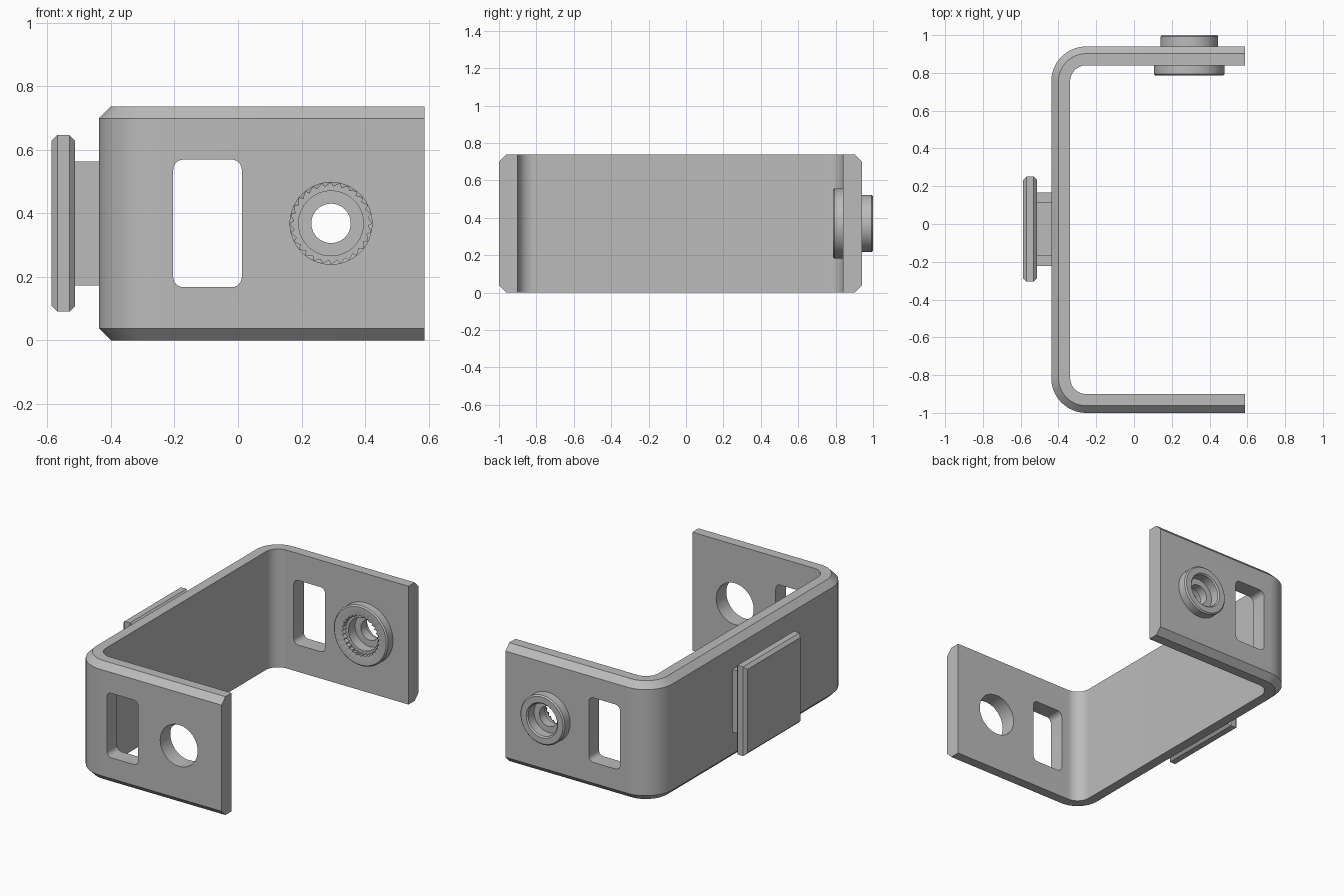
import bpy, bmesh, math
from mathutils import Vector

cube = bpy.data.objects.get("Cube")
if cube:
    bpy.data.objects.remove(cube, do_unlink=True)

grey = bpy.data.materials.new("Plain grey")
grey.use_nodes = True
GREY = (0.5, 0.5, 0.5, 1)
grey.diffuse_color = GREY
grey.node_tree.nodes["Principled BSDF"].inputs["Base Color"].default_value = GREY

HEIGHT = 0.737
MID_Z = HEIGHT / 2
LEFT, RIGHT, FRONT, BACK = -0.438, 0.587, -1.0, 0.94
THICK, CHAMFER, BEND = 0.1, 0.038, 0.185
HOLE_X = 0.293


def make_object(name, bm):
    bmesh.ops.recalc_face_normals(bm, faces=bm.faces)
    mesh = bpy.data.meshes.new(name)
    bm.to_mesh(mesh)
    bm.free()
    finish(mesh)
    obj = bpy.data.objects.new(name, mesh)
    bpy.context.collection.objects.link(obj)
    return obj


def finish(mesh):
    mesh.materials.clear()
    mesh.materials.append(grey)
    for p in mesh.polygons:
        p.use_smooth = True
    mesh.set_sharp_from_angle(angle=math.radians(28))


def skin(bm, rings, closed=False):
    """Join equal rings of points with quads, capping open ends."""
    loops = [[bm.verts.new(p) for p in ring] for ring in rings]
    pairs = list(zip(loops, loops[1:]))
    if closed:
        pairs.append((loops[-1], loops[0]))
    else:
        bm.faces.new(loops[0])
        bm.faces.new(loops[-1])
    n = len(loops[0])
    for a, b in pairs:
        for i in range(n):
            j = (i + 1) % n
            bm.faces.new((a[i], a[j], b[j], b[i]))


def add_box(bm, lo, hi):
    lo, hi = Vector(lo), Vector(hi)
    verts = bmesh.ops.create_cube(bm, size=1)["verts"]
    for v in verts:
        v.co = (lo + hi) / 2 + v.co * (hi - lo)
    return verts


def cut(target, cutter):
    mod = target.modifiers.new("cut", "BOOLEAN")
    mod.operation, mod.solver, mod.object = "DIFFERENCE", "EXACT", cutter
    deps = bpy.context.evaluated_depsgraph_get()
    mesh = bpy.data.meshes.new_from_object(target.evaluated_get(deps))
    target.modifiers.clear()
    target.data = mesh
    finish(mesh)
    bpy.data.objects.remove(cutter, do_unlink=True)


# U-shaped bracket: chamfered section swept round two bends
section = [(0, CHAMFER), (CHAMFER, 0), (THICK, 0), (THICK, HEIGHT),
           (CHAMFER, HEIGHT), (0, HEIGHT - CHAMFER)]
rings = [[(RIGHT, FRONT + d, z) for d, z in section]]
STEPS = 16
for cy, start in ((FRONT + BEND, 270), (BACK - BEND, 180)):
    for i in range(STEPS + 1):
        a = math.radians(start - 90 * i / STEPS)
        rings.append([(LEFT + BEND + (BEND - d) * math.cos(a),
                       cy + (BEND - d) * math.sin(a), z) for d, z in section])
rings.append([(RIGHT, BACK - d, z) for d, z in section])
bm = bmesh.new()
skin(bm, rings)
bracket = make_object("bracket", bm)

# Rounded slot through both arms
bm = bmesh.new()
add_box(bm, (-0.204, -1.2, MID_Z - 0.201), (0.012, 1.2, MID_Z + 0.201))
edges = [e for e in bm.edges if abs(e.verts[0].co.y - e.verts[1].co.y) > 1]
bmesh.ops.bevel(bm, geom=edges, offset=0.032, segments=6, profile=0.5, affect="EDGES")
cut(bracket, make_object("slot_cutter", bm))

# Round hole through both arms
bm = bmesh.new()
skin(bm, [[(HOLE_X + 0.129 * math.cos(math.tau * i / 64), y,
            MID_Z + 0.129 * math.sin(math.tau * i / 64)) for i in range(64)]
          for y in (-1.2, 1.2)])
cut(bracket, make_object("hole_cutter", bm))

# Bushing in the back arm: radius, y and tooth depth
profile = [(0.187, 0.793, 0), (0.179, 0.785, 0), (0.129, 0.785, 0),
           (0.128, 0.787, 0.012), (0.128, 0.815, 0.012), (0.102, 0.815, 0),
           (0.102, 0.88, 0), (0.062, 0.88, 0), (0.062, 0.935, 0),
           (0.1, 0.935, 0), (0.1, 0.992, 0), (0.108, 1, 0), (0.145, 1, 0),
           (0.153, 0.992, 0), (0.153, 0.84, 0), (0.187, 0.84, 0)]
TEETH, PER_TOOTH = 28, 4
rings = []
for i in range(TEETH * PER_TOOTH):
    a = math.tau * i / (TEETH * PER_TOOTH)
    saw = (i % PER_TOOTH) / (PER_TOOTH - 1)
    rings.append([(HOLE_X + (r - t * saw) * math.cos(a), y,
                   MID_Z + (r - t * saw) * math.sin(a)) for r, y, t in profile])
bm = bmesh.new()
skin(bm, rings, closed=True)
make_object("toothed_bushing", bm)

# Square mounting plate with chamfered rims
PLATE_Y = -0.027
bm = bmesh.new()
add_box(bm, (-0.587, PLATE_Y - 0.278, MID_Z - 0.278),
        (-0.513, PLATE_Y + 0.278, MID_Z + 0.278))
rim = [e for e in bm.edges if abs(e.verts[0].co.x - e.verts[1].co.x) < 0.01]
bmesh.ops.bevel(bm, geom=rim, offset=0.018, segments=1, affect="EDGES")
make_object("mounting_plate", bm)

# Stem behind the plate, shallow channel between two raised side blocks
bm = bmesh.new()
X0, X1 = -0.52, LEFT + 0.02
add_box(bm, (X0, PLATE_Y - 0.14, MID_Z - 0.17), (X1, PLATE_Y + 0.14, MID_Z + 0.17))
for y0, y1 in ((-0.195, -0.14), (0.14, 0.195)):
    add_box(bm, (X0, PLATE_Y + y0, MID_Z - 0.195), (X1, PLATE_Y + y1, MID_Z + 0.195))
make_object("plate_stem", bm)
